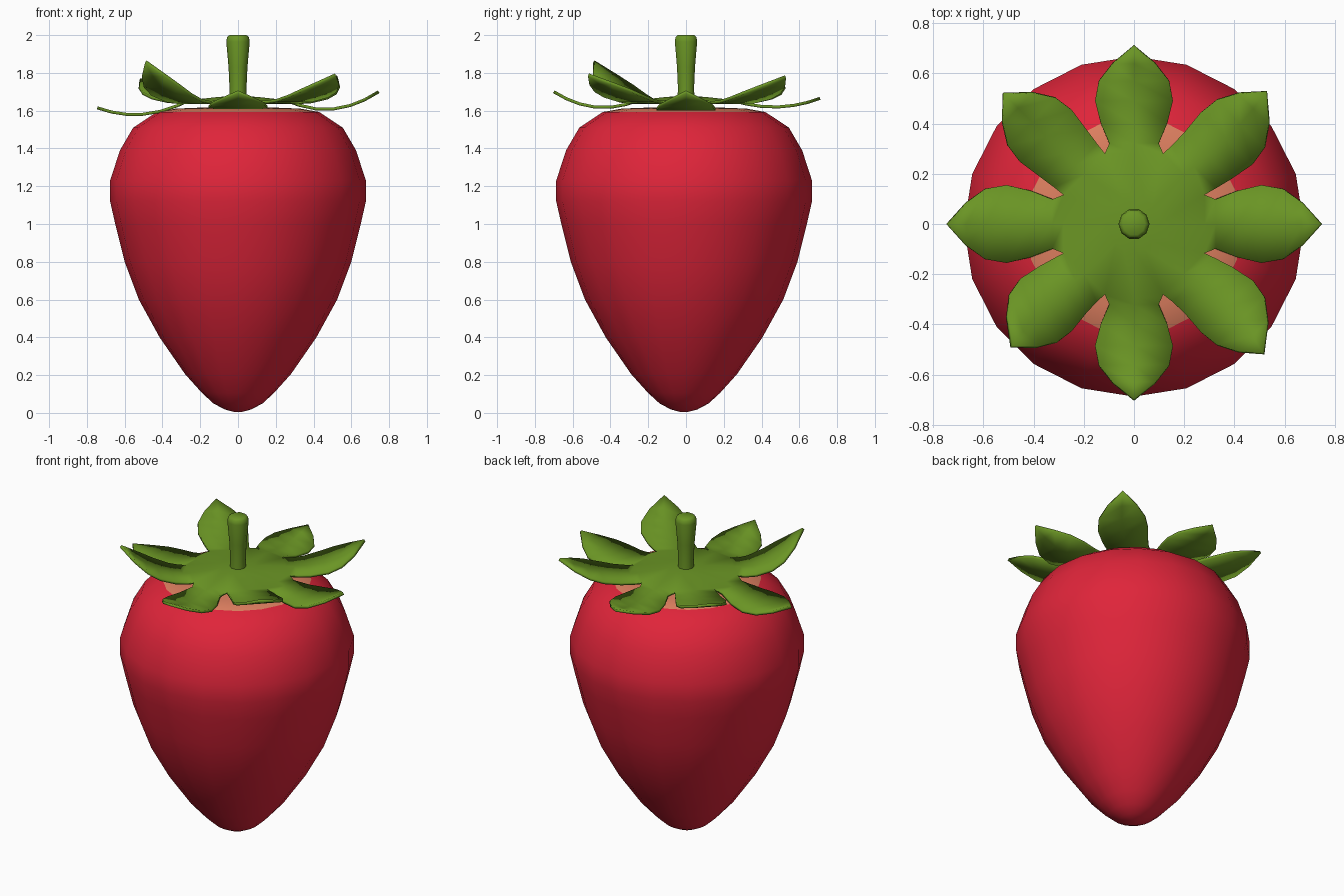
import bpy, bmesh, math
from mathutils import Matrix, Vector

if "Cube" in bpy.data.objects:
    bpy.data.objects.remove(bpy.data.objects["Cube"])


def material(name, rgb):
    m = bpy.data.materials.new(name)
    m.diffuse_color = (*rgb, 1)
    m.use_nodes = True
    m.node_tree.nodes["Principled BSDF"].inputs["Base Color"].default_value = m.diffuse_color
    return m


RED = material("berry red", (0.74, 0.018, 0.042))
TAN = material("pale shoulder", (0.72, 0.21, 0.115))
GREEN = material("leaf green", (0.145, 0.30, 0.018))


def finish(bm, name, mats, angle=50):
    me = bpy.data.meshes.new(name)
    bmesh.ops.recalc_face_normals(bm, faces=bm.faces)
    bm.to_mesh(me)
    bm.free()
    ob = bpy.data.objects.new(name, me)
    bpy.context.collection.objects.link(ob)
    for m in mats:
        me.materials.append(m)
    bpy.ops.object.select_all(action='DESELECT')
    ob.select_set(True)
    bpy.context.view_layer.objects.active = ob
    bpy.ops.object.shade_smooth_by_angle(angle=math.radians(angle))
    return ob


def lathe(profile, sides, y=0.0):
    bm = bmesh.new()
    rings = [[bm.verts.new((r * math.cos(2 * math.pi * i / sides),
                            y + r * math.sin(2 * math.pi * i / sides), z))
              for i in range(sides)] for r, z in profile]
    for a, b in zip(rings, rings[1:]):
        for i in range(sides):
            j = (i + 1) % sides
            bm.faces.new((a[i], a[j], b[j], b[i]))
    bm.faces.new(rings[0][::-1])
    bm.faces.new(rings[-1])
    return bm


# Berry body, with a pale patch around the top
bm = lathe([(0.02, 0.005), (0.07, 0.018), (0.13, 0.05), (0.19, 0.105), (0.28, 0.205),
            (0.415, 0.40), (0.525, 0.60), (0.60, 0.80), (0.65, 1.0), (0.677, 1.12),
            (0.677, 1.23), (0.625, 1.39), (0.555, 1.51), (0.43, 1.593),
            (0.33, 1.611), (0.15, 1.618)], 20, -0.01)
for f in bm.faces:
    f.material_index = int(f.calc_center_median().z > 1.597)
finish(bm, "berry", [RED, TAN])

# Leaf crown: eight leaves welded together at the hub
CARDINAL = [(0.28, .116), (0.32, .098), (0.40, .132), (0.49, .155), (0.57, .14),
            (0.64, .085), (0.71, 0)]
DIAGONAL = [(0.28, .116), (0.33, .122), (0.40, .132), (0.50, .146), (0.58, .135),
            (0.66, .085), (0.74, 0)]
# angle, tip distance, mid height, tip height, sideways shift
LEAVES = [(0, .745, 1.61, 1.70, 0), (45, .745, 1.67, 1.78, -.02),
          (90, .71, 1.62, 1.665, 0), (135, .735, 1.67, 1.765, .0),
          (180, .745, 1.58, 1.615, 0), (225, .69, 1.69, 1.86, -.02),
          (270, .70, 1.62, 1.70, 0), (315, .73, 1.68, 1.79, .03)]
HUB = 1.645
bm = bmesh.new()
for angle, tip, zmid, ztip, shift in LEAVES:
    outline = DIAGONAL if angle % 90 else CARDINAL
    rot = Matrix.Rotation(math.radians(angle), 3, 'Z')
    b = 2 * (ztip - 2 * zmid + HUB)
    a = ztip - HUB - b
    rows = [[bm.verts.new(rot @ Vector((0.10, s * 0.0414, 1.665))) for s in (-1, 0, 1)]]
    for d, w in outline:
        t = (d - 0.28) / (outline[-1][0] - 0.28)
        x = 0.28 + t * (tip - 0.28)
        off = shift * 4 * t * (1 - t)
        rows.append([bm.verts.new(rot @ Vector((x, s * w + off, HUB + a * t + b * t * t)))
                     for s in ((-1, 0, 1) if w else (0,))])
    centre = bm.verts.new((0, 0, 1.67))
    for p, q in zip(rows, rows[1:]):
        for i in (0, 1):
            if len(q) == 3:
                bm.faces.new((p[i], q[i], q[i + 1], p[i + 1]))
            else:
                bm.faces.new((p[i], q[0], p[i + 1]))
    for i in (0, 1):
        bm.faces.new((centre, rows[0][i], rows[0][i + 1]))
bmesh.ops.remove_doubles(bm, verts=bm.verts, dist=0.003)
crown = finish(bm, "leaf_crown", [GREEN])
solid = crown.modifiers.new("thickness", 'SOLIDIFY')
solid.thickness = 0.016
solid.offset = 0

# Stem, flaring toward its cut top
bm = lathe([(0.048, 1.64), (0.045, 1.72), (0.05, 1.83), (0.062, 1.965), (0.058, 1.99),
            (0.045, 2.0)], 10)
finish(bm, "stem", [GREEN])
